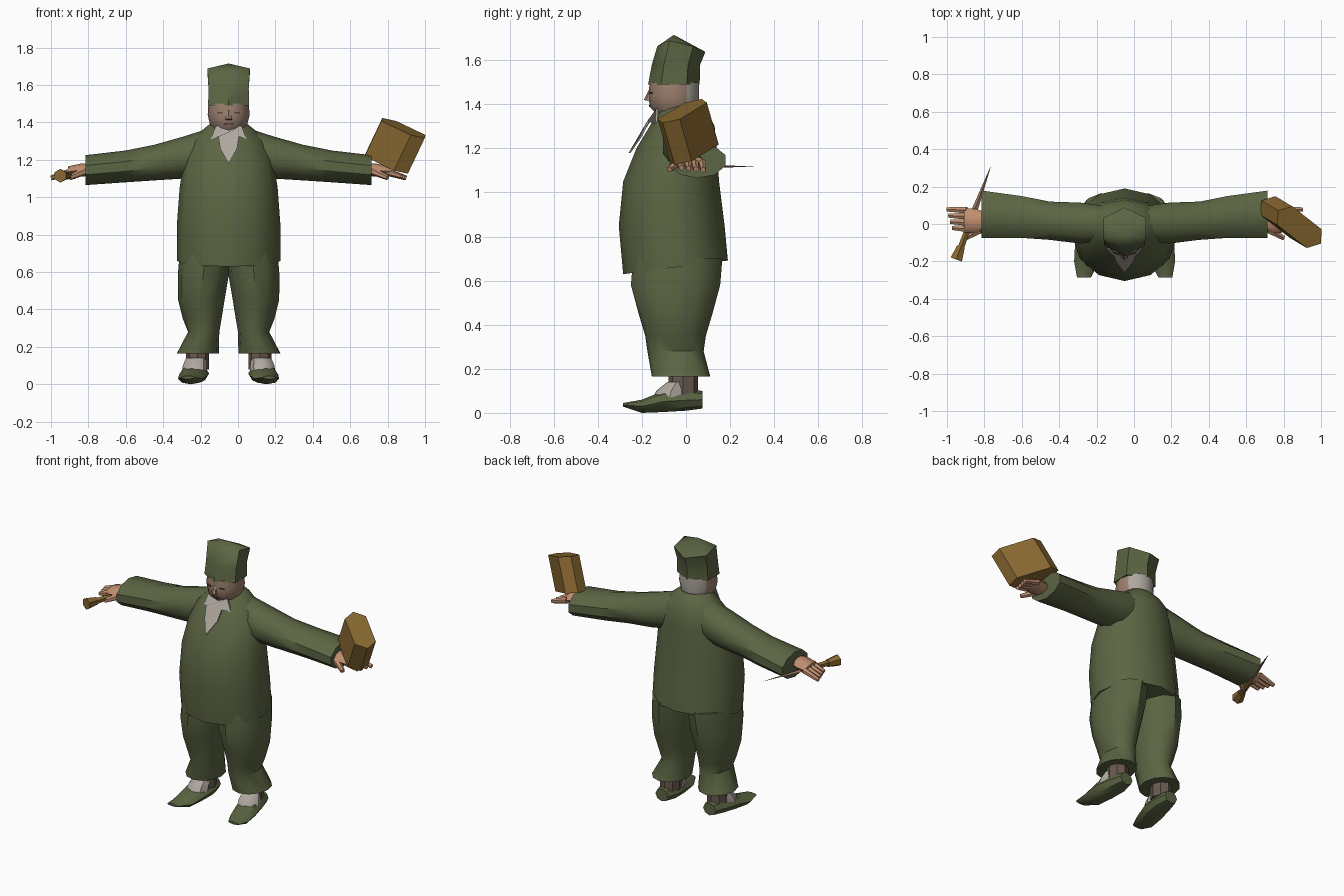
import bpy, bmesh, math
from mathutils import Vector, Matrix

cube = bpy.data.objects.get("Cube")
if cube:
    bpy.data.objects.remove(cube)

CX = -0.05  # body centre line


def material(name, rgb):
    m = bpy.data.materials.new(name)
    m.use_nodes = True
    m.diffuse_color = (*rgb, 1)
    m.node_tree.nodes["Principled BSDF"].inputs["Base Color"].default_value = (*rgb, 1)
    return m


GREEN = material("olive cloth", (0.105, 0.13, 0.056))
SKIN = material("hand skin", (0.52, 0.27, 0.16))
FACE = material("face skin", (0.34, 0.22, 0.16))
WHITE = material("off white", (0.43, 0.39, 0.35))
SOCK = material("grey brown stocking", (0.14, 0.10, 0.08))
WOOD = material("brown wood", (0.25, 0.14, 0.03))
BLADE = material("tan blade", (0.32, 0.18, 0.11))
DARK = material("dark features", (0.10, 0.06, 0.05))


def finish(bm, name, mats, angle=40):
    bmesh.ops.recalc_face_normals(bm, faces=bm.faces[:])
    me = bpy.data.meshes.new(name)
    bm.to_mesh(me)
    bm.free()
    ob = bpy.data.objects.new(name, me)
    bpy.context.collection.objects.link(ob)
    for m in mats:
        me.materials.append(m)
    bpy.ops.object.select_all(action="DESELECT")
    ob.select_set(True)
    bpy.context.view_layer.objects.active = ob
    bpy.ops.object.shade_smooth_by_angle(angle=math.radians(angle))
    return ob


def loft(name, rings, mats, n=12, axis="z", side=1, shape=None, angle=40, tip=None):
    """Skin oval rings (t, a0, a1, b0, b1) along an axis; x counts outward from the centre line."""
    bm = bmesh.new()
    loops = []
    for i, (t, a0, a1, b0, b1) in enumerate(rings):
        loop = []
        for k in range(n):
            w = 2 * math.pi * k / n - math.pi / 2
            a = (a0 + a1) / 2 + (a1 - a0) / 2 * math.cos(w)
            b = (b0 + b1) / 2 + (b1 - b0) / 2 * math.sin(w)
            p = Vector({"z": (a, b, t), "x": (t, a, b), "y": (a, t, b)}[axis])
            if shape:
                p = shape(i, p)
            loop.append(bm.verts.new((CX + side * p.x, p.y, p.z)))
        loops.append(loop)
    for lo, hi in zip(loops, loops[1:]):
        for k in range(n):
            bm.faces.new((lo[k], lo[(k + 1) % n], hi[(k + 1) % n], hi[k]))
    bm.faces.new(loops[0])
    if tip:
        top = bm.verts.new(tip)
        for k in range(n):
            bm.faces.new((loops[-1][k], loops[-1][(k + 1) % n], top))
    else:
        bm.faces.new(loops[-1])
    return finish(bm, name, mats, angle)


def rod(name, p0, p1, r0, r1, mat, n=6, flat=1.0):
    """Tapered rod between two points, optionally flattened in height."""
    p0, p1 = Vector(p0), Vector(p1)
    d = p1 - p0
    place = Matrix.Translation((p0 + p1) / 2)
    squash = Matrix.Diagonal((1, 1, flat, 1))
    bm = bmesh.new()
    bmesh.ops.create_cone(bm, cap_ends=True, segments=n, radius1=r0, radius2=r1, depth=d.length,
                          matrix=place @ squash @ d.to_track_quat("Z", "Y").to_matrix().to_4x4())
    return finish(bm, name, [mat])


def plate(name, points, mat, thick):
    bm = bmesh.new()
    face = bm.faces.new([bm.verts.new((CX + x, y, z)) for x, y, z in points])
    ext = bmesh.ops.extrude_face_region(bm, geom=[face])
    for v in ext["geom"]:
        if isinstance(v, bmesh.types.BMVert):
            v.co.y += thick
    return finish(bm, name, [mat], 20)


def sym(z, y0, y1, half):
    return (z, -half, half, y0, y1)


# Coat body with a hem that dips at the front
def hem(i, p):
    if i == 0:
        p.z += 0.13 * (p.y + 0.05)
    return p


loft("coat", [sym(.66, -.285, .19, .277), sym(.85, -.305, .175, .277), sym(1.05, -.285, .15, .262),
              sym(1.2, -.225, .14, .24), sym(1.3, -.165, .13, .2), sym(1.36, -.13, .1, .14),
              sym(1.40, -.1, .06, .09)], [GREEN], shape=hem)

# Head: pale hair at the back, skin in front
head = loft("head", [sym(1.3, -.08, .05, .08), sym(1.35, -.13, .05, .075), sym(1.39, -.165, .055, .1),
                     sym(1.44, -.17, .06, .112), sym(1.5, -.165, .06, .108)], [FACE, WHITE])
for f in head.data.polygons:
    if f.center.y > -.02 and f.center.z > 1.36:
        f.material_index = 1
rod("nose", (CX, -.16, 1.465), (CX, -.172, 1.415), .008, .02, FACE)
plate("mouth", [(-.03, -.168, 1.388), (.03, -.168, 1.388), (.02, -.168, 1.396), (-.02, -.168, 1.396)], DARK, .006)
for s in (-1, 1):
    plate("eye", [(s * .03, -.166, 1.447), (s * .06, -.158, 1.447), (s * .058, -.158, 1.455),
                  (s * .032, -.166, 1.455)], DARK, .006)


# Six sided cap with a ridged crown
def crown(i, p):
    if i == 2:
        p.z -= .45 * abs(p.y + .05)
    return p


loft("cap", [sym(1.49, -.172, .062, .127), sym(1.58, -.155, .064, .124), sym(1.70, -.13, .088, .131)],
     [GREEN], n=6, shape=crown, tip=(CX, -.055, 1.715), angle=50)

# Pointed white neckcloth
plate("neckcloth", [(-.07, -.135, 1.38), (-.095, -.14, 1.31), (-.055, -.175, 1.325), (-.045, -.205, 1.26),
                    (0, -.26, 1.18), (.045, -.205, 1.26), (.055, -.175, 1.325), (.095, -.14, 1.31),
                    (.07, -.135, 1.38)], WHITE, .009)

for s, word in ((-1, "right"), (1, "left")):
    # Sleeve
    loft(word + "_sleeve", [(.1, -.1, .1, 1.12, 1.37), (.24, -.11, .12, 1.1, 1.325), (.4, -.09, .125, 1.09, 1.28),
                            (.55, -.08, .155, 1.08, 1.25), (.765, -.08, .185, 1.065, 1.225)],
         [GREEN], n=10, axis="x", side=s)
    # Trouser leg
    loft(word + "_trouser_leg", [(.7, -.01, .262, -.24, .165), (.58, .0, .272, -.25, .155),
                                 (.45, .022, .27, -.215, .12), (.35, .038, .245, -.185, .09),
                                 (.28, .05, .217, -.175, .08), (.165, .052, .277, -.155, .11)],
         [GREEN], side=s)
    # Stocking, pale instep and pointed shoe
    loft(word + "_stocking", [(.08, .105, .228, -.08, .055), (.22, .105, .228, -.08, .055)], [SOCK], n=8, side=s)
    loft(word + "_instep", [(.06, .115, .25, -.155, .0), (.1, .115, .245, -.135, .0), (.14, .12, .228, -.085, .0)],
         [WHITE], n=8, side=s)
    loft(word + "_shoe", [(.075, .125, .215, .02, .1), (0, .105, .24, .01, .105), (-.1, .11, .265, .004, .1),
                          (-.2, .135, .27, 0, .06), (-.285, .18, .255, .028, .045)], [GREEN], n=8, axis="y", side=s)
    # Hand with four fingers and a thumb
    loft(word + "_hand", [(.74, -.03, .06, 1.115, 1.18), (.79, -.05, .08, 1.11, 1.18), (.86, -.045, .085, 1.11, 1.165)],
         [SKIN], n=8, axis="x", side=s)
    for k in range(4):
        y = -.025 + .033 * k
        rod(word + "_finger", (CX + s * .845, y, 1.135), (CX + s * (.92 + .01 * k), y + .004, 1.112 - .003 * k),
            .02, .013, SKIN)
    rod(word + "_thumb", (CX + s * .77, -.03, 1.14), (CX + s * .85, -.075, 1.105), .022, .014, SKIN)

# Dagger in the right hand
rod("dagger_blade", (-.872, .02, 1.115), (-.767, .305, 1.12), .02, .001, BLADE, 4, .5)
rod("dagger_grip", (-.872, .02, 1.115), (-.93, -.14, 1.115), .017, .02, WOOD)
rod("dagger_pommel", (-.925, -.12, 1.115), (-.95, -.19, 1.115), .024, .037, WOOD)

# Tilted six sided wooden block above the left hand
wide, tall, deep = Vector((.105, -.082, -.05)), Vector((.045, -.027, .095)), Vector((.04, .05, 0))
centre = Vector((.84, .01, 1.275))
bm = bmesh.new()
ends = [[bm.verts.new(centre + tall * h + wide * a + deep * b)
         for a, b in ((-1.08, 0), (-.75, -1), (.75, -1), (1.08, 0), (.75, 1), (-.75, 1))] for h in (-1, 1)]
for end in ends:
    bm.faces.new(end)
for k in range(6):
    j = (k + 1) % 6
    bm.faces.new((ends[0][k], ends[0][j], ends[1][j], ends[1][k]))
finish(bm, "wooden_block", [WOOD], 40)
